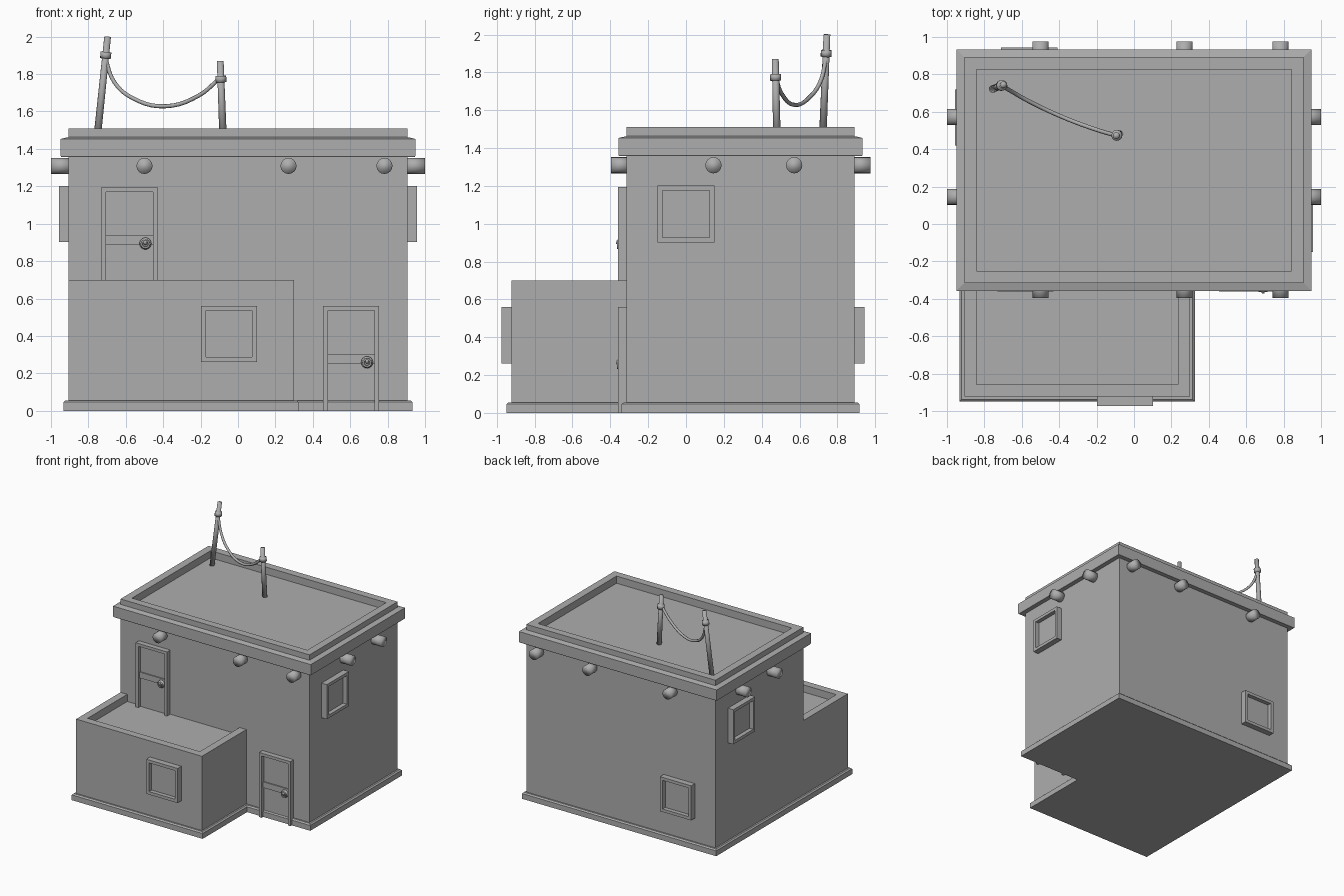
import bpy
import bmesh
from math import radians
from mathutils import Matrix, Vector

if "Cube" in bpy.data.objects:
    bpy.data.objects.remove(bpy.data.objects["Cube"], do_unlink=True)

GREY = (0.42, 0.42, 0.42, 1)
plaster = bpy.data.materials.new("plain_grey")
plaster.use_nodes = True
plaster.diffuse_color = GREY
plaster.node_tree.nodes["Principled BSDF"].inputs["Base Color"].default_value = GREY


def finish(name, bm, matrix=Matrix(), smooth=False):
    bmesh.ops.recalc_face_normals(bm, faces=bm.faces)
    for face in bm.faces:
        face.smooth = smooth
    mesh = bpy.data.meshes.new(name)
    bm.to_mesh(mesh)
    bm.free()
    obj = bpy.data.objects.new(name, mesh)
    obj.matrix_world = matrix
    mesh.materials.append(plaster)
    bpy.context.collection.objects.link(obj)


def loft(name, rect, steps, matrix=Matrix(), closed=False):
    """Stack rectangular loops, each step being (outward margin, height)."""
    x0, x1, y0, y1 = rect
    bm = bmesh.new()
    loops = []
    for m, z in steps:
        corners = ((x0 - m, y0 - m), (x1 + m, y0 - m), (x1 + m, y1 + m), (x0 - m, y1 + m))
        loops.append([bm.verts.new((x, y, z)) for x, y in corners])
    pairs = list(zip(loops, loops[1:]))
    if closed:
        pairs.append((loops[-1], loops[0]))
    else:
        bm.faces.new(loops[0])
        bm.faces.new(loops[-1])
    for a, b in pairs:
        for i in range(4):
            j = (i + 1) % 4
            bm.faces.new((a[i], a[j], b[j], b[i]))
    finish(name, bm, matrix)


def rod(name, start, end, r0, r1=None, sides=16):
    """Soft-shaded round bar between two points."""
    start, end = Vector(start), Vector(end)
    axis = end - start
    bm = bmesh.new()
    bmesh.ops.create_cone(bm, cap_ends=True, segments=sides, radius1=r0,
                          radius2=r0 if r1 is None else r1, depth=axis.length)
    turn = axis.to_track_quat("Z", "Y").to_matrix().to_4x4()
    finish(name, bm, Matrix.Translation((start + end) / 2) @ turn, True)


def on_wall(x, y, z, turn=0):
    """Frame whose local z points out of a wall and local y points up."""
    return (Matrix.Translation((x, y, z)) @ Matrix.Rotation(radians(turn), 4, "Z")
            @ Matrix.Rotation(radians(90), 4, "X"))


# Main block and annex, each with a sunken roof behind a parapet
W, FRONT, BACK = 0.907, -0.315, 0.892
MAIN = (-W, W, FRONT, BACK)
ANNEX = (-W, 0.3, -0.923, FRONT + 0.07)
RIM = 0.065
for name, rect, top in (("main_walls", MAIN, 1.51), ("annex_walls", ANNEX, 0.7)):
    loft(name, rect, [(0, 0), (0, top), (-RIM, top), (-RIM, top - 0.062)])
    loft(name.replace("walls", "skirt"), rect,
         [(0.025, 0), (0.025, 0.046), (0.014, 0.056), (0, 0.056)])

# Ledge running around below the roof parapet, its top sloping gently
loft("roof_ledge", MAIN, [(-0.01, 1.357), (0.038, 1.357), (0.042, 1.363),
                          (0.042, 1.453), (0, 1.463), (-0.01, 1.463)], closed=True)

# Windows
H = 0.15
windows = {
    "front_window": (-0.048, -0.923, 0.411, 0),
    "left_window": (W, 0, 1.052, 90),
    "right_window": (-W, 0.57, 1.052, -90),
    "back_window": (-0.56, BACK, 0.411, 180),
}
for name, place in windows.items():
    loft(name, (-H, H, -H, H),
         [(0, -0.01), (0, 0.051), (-0.026, 0.051), (-0.026, 0.015)], on_wall(*place))

# Doors: jambs, lintel, panel, cross band and ring handle
for name, cx, base in (("lower_door", 0.605, 0), ("upper_door", -0.58, 0.635)):
    place = on_wall(cx, FRONT, base)
    parts = {
        "jamb_a": (-0.15, -0.125, 0, 0.56, 0.045),
        "jamb_b": (0.125, 0.15, 0, 0.56, 0.045),
        "lintel": (-0.125, 0.125, 0.535, 0.56, 0.045),
        "panel": (-0.125, 0.125, 0, 0.535, 0.015),
        "band": (-0.125, 0.125, 0.253, 0.304, 0.025),
    }
    for part, (x0, x1, z0, z1, depth) in parts.items():
        loft(f"{name}_{part}", (x0, x1, z0, z1), [(0, -0.01), (0, depth)], place)
    knob = Vector((cx + 0.085, FRONT - 0.02, base + 0.259))
    rod(name + "_handle_plate", knob, knob + Vector((0, -0.015, 0)), 0.032)
    rod(name + "_handle_stud", knob, knob + Vector((0, -0.034, 0.008)), 0.012, 0.009, 10)
    bpy.ops.mesh.primitive_torus_add(
        location=knob + Vector((0, -0.024, -0.003)), rotation=(radians(90), 0, 0),
        major_radius=0.02, minor_radius=0.006, major_segments=16, minor_segments=6)
    ring = bpy.context.object
    ring.name = name + "_handle_ring"
    ring.data.materials.append(plaster)
    bpy.ops.object.shade_smooth()

# Round beam ends poking out under the ledge
BEAM_Z, BEAM_R = 1.309, 0.043
for i, x in enumerate((-0.5, 0.27, 0.783)):
    rod(f"front_beam_{i}", (x, FRONT + 0.02, BEAM_Z), (x, FRONT - 0.081, BEAM_Z), BEAM_R)
    rod(f"back_beam_{i}", (x, BACK - 0.02, BEAM_Z), (x, BACK + 0.083, BEAM_Z), BEAM_R)
for i, y in enumerate((0.145, 0.572)):
    for side, name in ((1, "left_beam"), (-1, "right_beam")):
        rod(f"{name}_{i}", (side * (W - 0.02), y, BEAM_Z), (side, y, BEAM_Z), BEAM_R)

# Leaning roof poles with collars
poles = {
    "tall_pole": ((-0.755, 0.722, 1.44), (-0.697, 0.745, 2.0), 1.9),
    "short_pole": ((-0.079, 0.481, 1.44), (-0.095, 0.472, 1.87), 1.773),
}
for name, (a, b, collar_z) in poles.items():
    a, b = Vector(a), Vector(b)
    rod(name, a, b, 0.02, 0.018, 12)
    step = (b - a) / (b.z - a.z)
    mid = a + step * (collar_z - a.z)
    rod(name + "_collar", mid - step * 0.017, mid + step * 0.017, 0.029, sides=12)

# Slack rope between the collars
path = [(-0.71, 0.742, 1.885), (-0.66, 0.712, 1.755), (-0.56, 0.655, 1.67),
        (-0.39, 0.575, 1.628), (-0.21, 0.507, 1.685), (-0.1, 0.474, 1.775)]
curve = bpy.data.curves.new("rope", "CURVE")
curve.dimensions = "3D"
curve.bevel_depth = 0.011
curve.bevel_resolution = 2
curve.resolution_u = 5
curve.use_fill_caps = True
spline = curve.splines.new("BEZIER")
spline.bezier_points.add(len(path) - 1)
for point, co in zip(spline.bezier_points, path):
    point.co = co
    point.handle_left_type = point.handle_right_type = "AUTO"
curve.materials.append(plaster)
bpy.context.collection.objects.link(bpy.data.objects.new("rope", curve))
